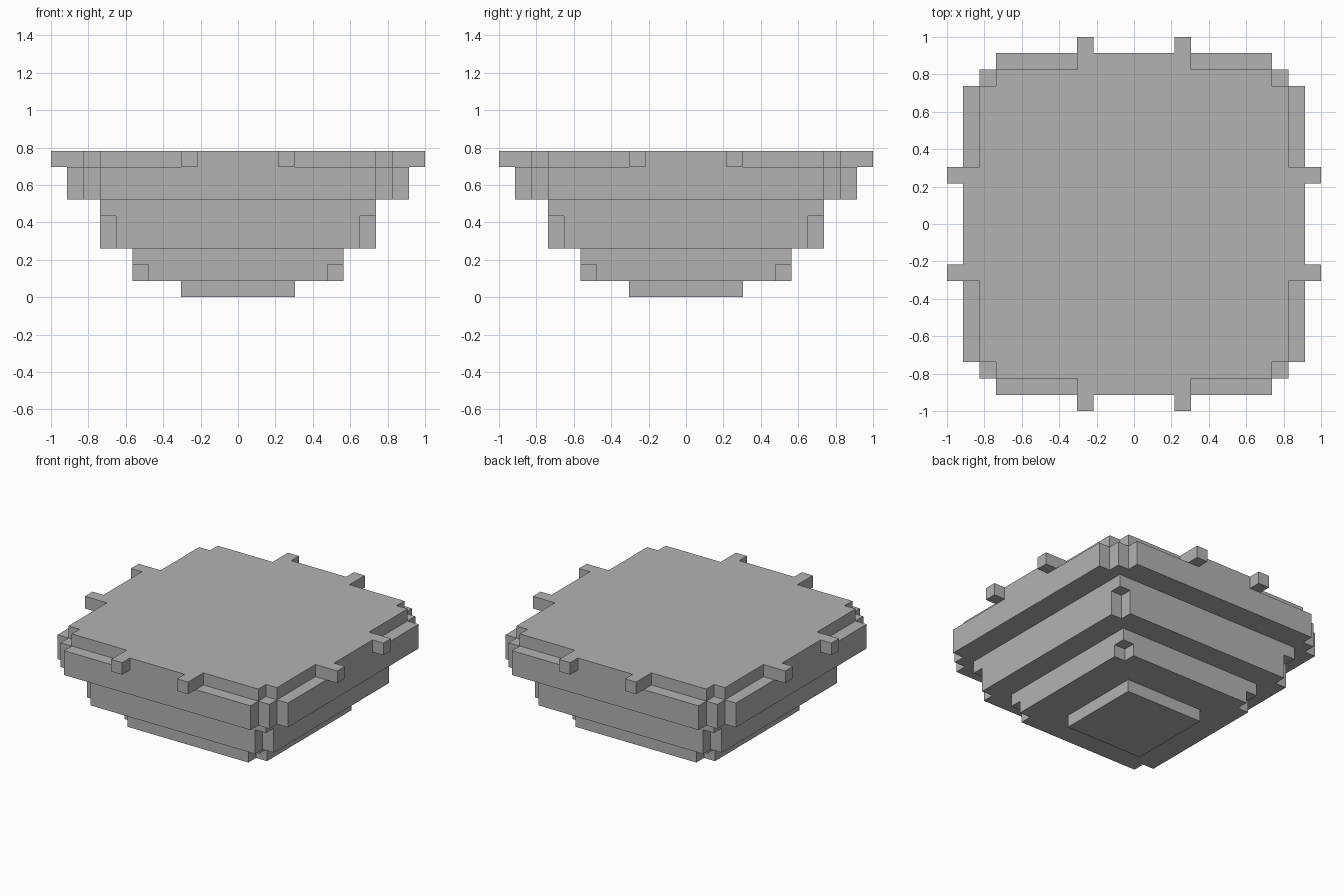
import bpy
import bmesh

cube = bpy.data.objects.get("Cube")
if cube:
    bpy.data.objects.remove(cube, do_unlink=True)

UNIT = 2 / 23  # edge of one block

stone = bpy.data.materials.new("plain_grey")
stone.use_nodes = True
GREY = (0.45, 0.45, 0.45, 1)
stone.diffuse_color = GREY
stone.node_tree.nodes["Principled BSDF"].inputs["Base Color"].default_value = GREY


def slab(name, quarter, bottom, top):
    """Extrude a stepped outline, given for one corner and turned four times."""
    outline = []
    for _ in range(4):
        outline += quarter
        quarter = [(-y, x) for x, y in quarter]
    bm = bmesh.new()
    face = bm.faces.new([bm.verts.new((x * UNIT, y * UNIT, bottom * UNIT)) for x, y in outline])
    moved = bmesh.ops.extrude_face_region(bm, geom=[face], use_keep_orig=True)["geom"]
    verts = [v for v in moved if isinstance(v, bmesh.types.BMVert)]
    bmesh.ops.translate(bm, vec=(0, 0, (top - bottom) * UNIT), verts=verts)
    bmesh.ops.recalc_face_normals(bm, faces=bm.faces)
    mesh = bpy.data.meshes.new(name)
    bm.to_mesh(mesh)
    bm.free()
    mesh.materials.append(stone)
    bpy.context.collection.objects.link(bpy.data.objects.new(name, mesh))


def square(h):
    return [(h, h)]


def notched(h):
    return [(h, h - 1), (h - 1, h - 1), (h - 1, h)]


def mirrored(half):
    """Complete a corner outline by reflecting it across the diagonal."""
    return half + [(y, x) for x, y in reversed(half) if x != y]


# Foot and the two lower tiers, each with its lower corners cut away
slab("foot", square(3.5), 0, 1)
slab("lower_tier_notched", notched(6.5), 1, 2)
slab("lower_tier_square", square(6.5), 2, 3)
slab("middle_tier_notched", notched(8.5), 3, 5)
slab("middle_tier_square", square(8.5), 5, 6)

# Upper tier with double-stepped corners
slab("upper_tier", mirrored([(10.5, 8.5), (9.5, 8.5), (9.5, 9.5)]), 6, 8)

# Top plate with two prongs on each side
slab("top_plate", mirrored([(10.5, 2.5), (11.5, 2.5), (11.5, 3.5),
                            (9.5, 3.5), (9.5, 8.5), (8.5, 8.5)]), 8, 9)
